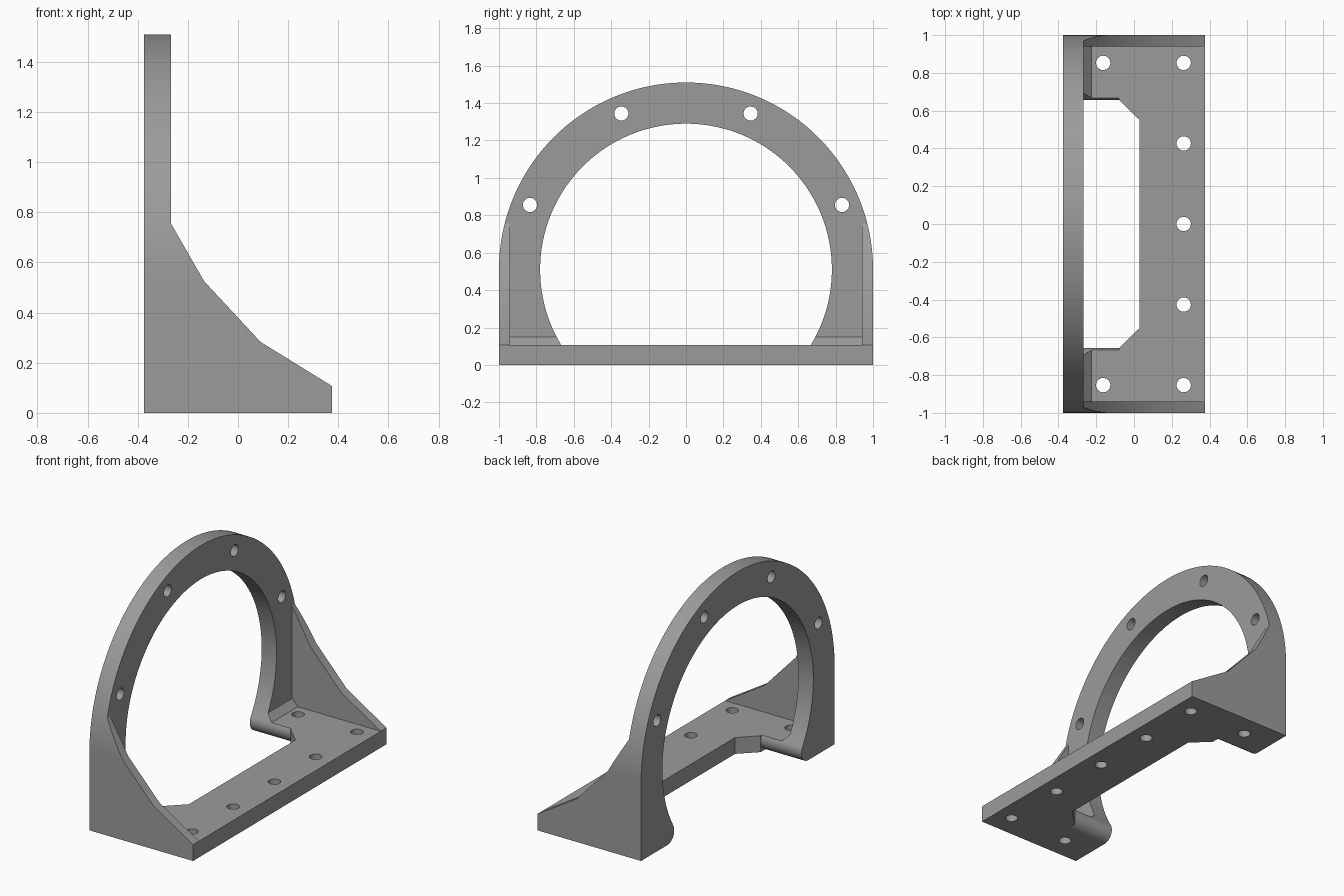
import bpy, bmesh, math
from mathutils import Vector

if "Cube" in bpy.data.objects:
    bpy.data.objects.remove(bpy.data.objects["Cube"])

RING_Z, OUTER_R, INNER_R = 0.51, 1.0, 0.78   # arch centre height and radii
BACK, RING_FRONT, FRONT = -0.375, -0.267, 0.375
BASE_T = 0.107
HOLE_R = 0.038

grey = bpy.data.materials.new("grey metal")
grey.diffuse_color = (0.33, 0.33, 0.33, 1)
grey.use_nodes = True
grey.node_tree.nodes["Principled BSDF"].inputs["Base Color"].default_value = grey.diffuse_color


def prism(name, points, axis, lo, hi):
    """Extrude a closed 2D profile along an axis (the other two axes keep x, y, z order)."""
    def place(p, d):
        co = list(p)
        co.insert("xyz".index(axis), d)
        return Vector(co)
    bm = bmesh.new()
    face = bm.faces.new([bm.verts.new(place(p, lo)) for p in points])
    out = bmesh.ops.extrude_face_region(bm, geom=[face])
    move = place((0, 0), hi - lo)
    bmesh.ops.translate(bm, vec=move, verts=[g for g in out["geom"] if isinstance(g, bmesh.types.BMVert)])
    bmesh.ops.recalc_face_normals(bm, faces=bm.faces)
    mesh = bpy.data.meshes.new(name)
    bm.to_mesh(mesh)
    bm.free()
    obj = bpy.data.objects.new(name, mesh)
    bpy.context.collection.objects.link(obj)
    mesh.materials.append(grey)
    return obj


def arc(cx, cy, r, a0, a1, n):
    return [(cx + r * math.cos(a0 + (a1 - a0) * i / n),
             cy + r * math.sin(a0 + (a1 - a0) * i / n)) for i in range(n + 1)]


def cut(body, tool, operation="DIFFERENCE"):
    mod = body.modifiers.new("cut", "BOOLEAN")
    mod.operation, mod.object, mod.solver = operation, tool, "EXACT"
    bpy.context.view_layer.objects.active = body
    bpy.ops.object.modifier_apply(modifier=mod.name)
    bpy.data.objects.remove(tool)


# Side silhouette: upright ring, stepped gusset slope and base
bracket = prism("bearing_bracket", [
    (BACK, 0), (FRONT, 0), (FRONT, BASE_T), (0.09, 0.283), (-0.135, 0.525),
    (RING_FRONT, 0.755), (RING_FRONT, 1.6), (BACK, 1.6)], "y", -1.2, 1.2)

# Arched outline
outline = arc(0, RING_Z, OUTER_R, 0, math.pi, 96) + [(-1, -0.2), (1, -0.2)]
cut(bracket, prism("arch_outline", outline, "x", -1, 1), "INTERSECT")

# Pocket between the two gussets, with a small chamfer at the ring foot
cut(bracket, prism("pocket", [
    (RING_FRONT, 2), (RING_FRONT, 0.15), (-0.225, BASE_T), (1, BASE_T), (1, 2)],
    "y", -0.94, 0.94))

# Round opening whose feet roll under with a fillet
r = 0.07
fy = math.sqrt((INNER_R + r) ** 2 - (RING_Z - r) ** 2)
a = math.atan2(r - RING_Z, fy)
right_foot = arc(fy, r, r, 1.5 * math.pi, math.pi + a, 12)
opening = [(fy, -0.2)] + right_foot + arc(0, RING_Z, INNER_R, a, math.pi - a, 96)[1:-1]
opening += [(-y, z) for y, z in reversed(right_foot)] + [(-fy, -0.2)]
cut(bracket, prism("opening", opening, "x", -1, -0.08))

# Notch in the base plate with angled corners
w = fy - r
cut(bracket, prism("notch", [
    (-0.12, -w), (-0.08, -w), (0.03, -0.55), (0.03, 0.55), (-0.08, w), (-0.12, w)],
    "z", -0.2, 0.4))

# Bolt holes through the base
base_holes = [(0.263, 0.4265 * i) for i in range(-2, 3)] + [(-0.163, 0.853), (-0.163, -0.853)]
for x, y in base_holes:
    cut(bracket, prism("base_hole", arc(x, y, HOLE_R, 0, 2 * math.pi, 24)[:-1], "z", -0.2, 0.4))

# Bolt holes through the ring
for deg in (22.5, 67.5, 112.5, 157.5):
    t = math.radians(deg)
    centre = (0.903 * math.cos(t), RING_Z + 0.903 * math.sin(t))
    cut(bracket, prism("ring_hole", arc(*centre, HOLE_R, 0, 2 * math.pi, 24)[:-1], "x", -1, 0))

# Smooth curved walls, sharp edges elsewhere
bpy.ops.object.select_all(action="DESELECT")
bracket.select_set(True)
bpy.context.view_layer.objects.active = bracket
bpy.ops.object.shade_smooth_by_angle(angle=math.radians(20))
